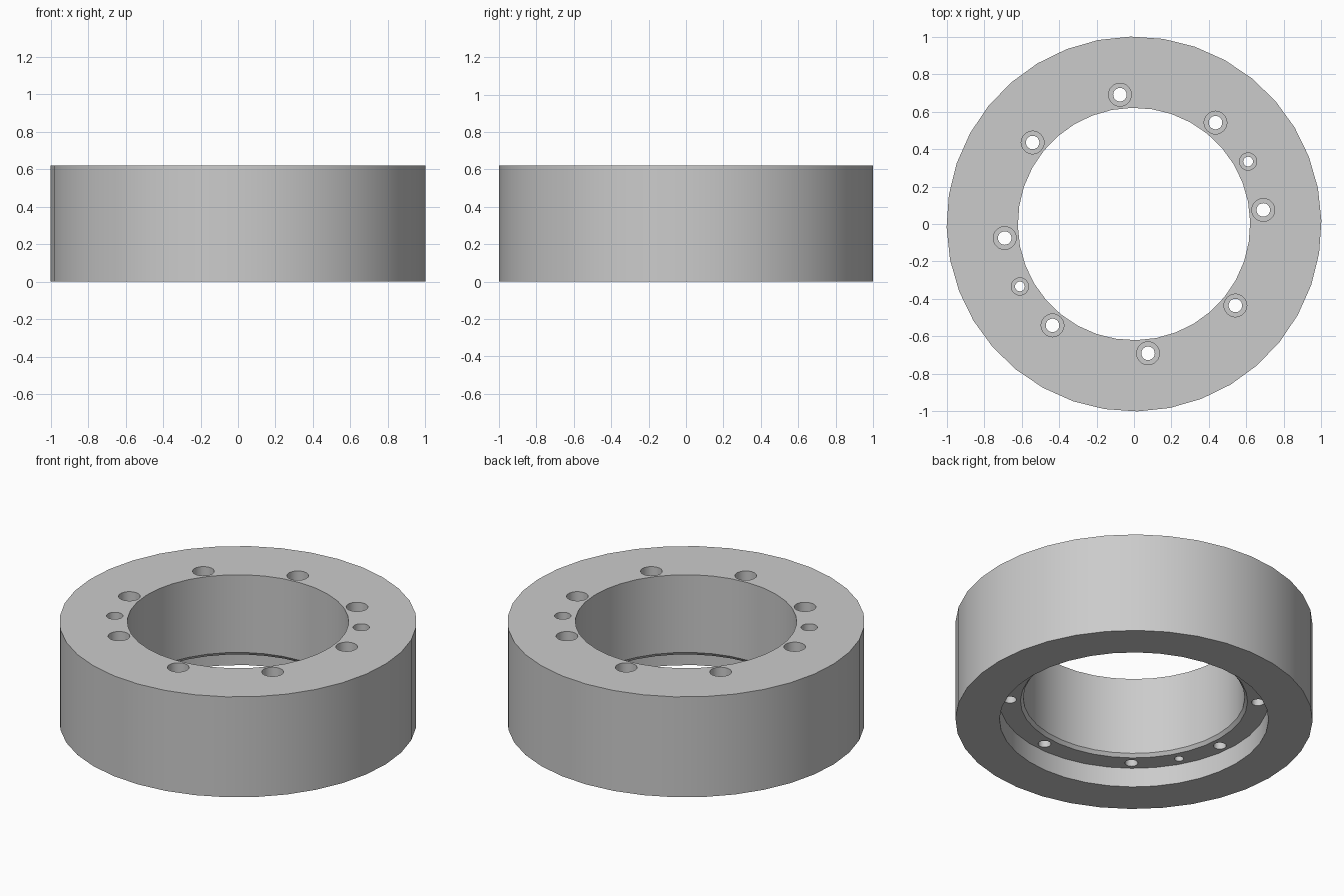
import bpy, bmesh, math
from mathutils import Matrix, Vector

cube = bpy.data.objects.get("Cube")
if cube:
    bpy.data.objects.remove(cube, do_unlink=True)

HEIGHT, RECESS = 0.62, 0.12
BOLT_RADIUS, BOLT_ANGLE = 0.694, 6.2

steel = bpy.data.materials.new("plain_grey")
steel.use_nodes = True
steel.diffuse_color = (0.6, 0.6, 0.6, 1)
steel.node_tree.nodes["Principled BSDF"].inputs["Base Color"].default_value = (0.6, 0.6, 0.6, 1)


def lathe(bm, profile, sides, closed, phase=0.0, centre=(0, 0)):
    """Revolve (radius, z) points about a vertical axis; cap the ends if open."""
    rings = []
    for r, z in profile:
        ring = []
        for i in range(sides):
            a = phase + math.tau * i / sides
            ring.append(bm.verts.new((centre[0] + r * math.cos(a), centre[1] + r * math.sin(a), z)))
        rings.append(ring)
    pairs = list(zip(rings, rings[1:]))
    if closed:
        pairs.append((rings[-1], rings[0]))
    else:
        bm.faces.new(rings[0])
        bm.faces.new(rings[-1])
    for lo, hi in pairs:
        for i in range(sides):
            j = (i + 1) % sides
            bm.faces.new((lo[i], lo[j], hi[j], hi[i]))


def finish(bm, name):
    bmesh.ops.recalc_face_normals(bm, faces=bm.faces)
    mesh = bpy.data.meshes.new(name)
    bm.to_mesh(mesh)
    bm.free()
    obj = bpy.data.objects.new(name, mesh)
    bpy.context.collection.objects.link(obj)
    mesh.materials.append(steel)
    return obj


# Ring body: recessed underside and a chamfered lower bore edge
bm = bmesh.new()
lathe(bm, [(1, 0), (1, HEIGHT), (0.62, HEIGHT), (0.62, RECESS + 0.02),
           (0.636, RECESS), (0.753, RECESS), (0.753, 0)],
      36, True, math.radians(1))
ring = finish(bm, "ring_body")

# Counterbored holes: eight large bolts and two small opposite ones
bm = bmesh.new()


def hole(angle, head, shank, floor):
    a = math.radians(angle)
    lathe(bm, [(shank, 0.05), (shank, floor), (head, floor), (head, HEIGHT + 0.1)],
          24, False, 0, (BOLT_RADIUS * math.cos(a), BOLT_RADIUS * math.sin(a)))


for k in range(8):
    hole(BOLT_ANGLE + 45 * k, 0.061, 0.036, 0.3)
for k in range(2):
    hole(BOLT_ANGLE + 22.5 + 180 * k, 0.046, 0.026, 0.3)
cutter = finish(bm, "hole_cutter")
cutter.hide_render = True

# Cut the holes, then smooth the round walls
cut = ring.modifiers.new("holes", "BOOLEAN")
cut.operation = "DIFFERENCE"
cut.solver = "EXACT"
cut.object = cutter
bpy.ops.object.select_all(action="DESELECT")
ring.select_set(True)
bpy.context.view_layer.objects.active = ring
bpy.ops.object.modifier_apply(modifier=cut.name)
bpy.data.objects.remove(cutter, do_unlink=True)
bpy.ops.object.shade_smooth_by_angle(angle=math.radians(30))
